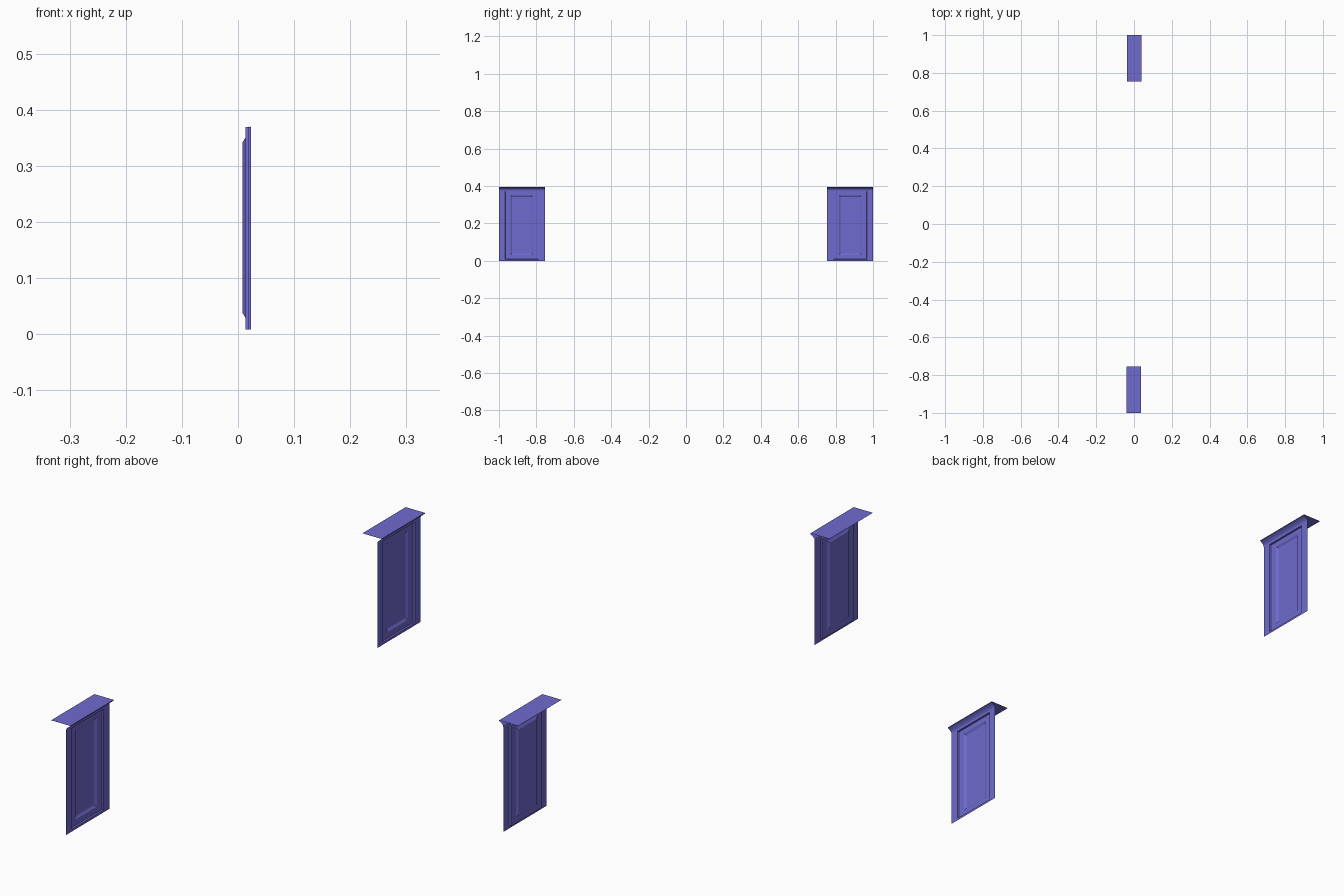
import bpy, bmesh

if "Cube" in bpy.data.objects:
    bpy.data.objects.remove(bpy.data.objects["Cube"])

mat = bpy.data.materials.new("violet_blue")
mat.diffuse_color = (0.16, 0.145, 0.62, 1)
mat.use_nodes = True
mat.node_tree.nodes["Principled BSDF"].inputs["Base Color"].default_value = mat.diffuse_color

Y0, Y1 = 0.755, 1.0      # span of each cabinet end along y
TOP = 0.372              # underside of the cornice


def make(name, quads):
    bm = bmesh.new()
    for q in quads:
        bm.faces.new([bm.verts.new(p) for p in q])
    bmesh.ops.remove_doubles(bm, verts=bm.verts, dist=1e-5)
    me = bpy.data.meshes.new(name)
    bm.to_mesh(me)
    bm.free()
    me.materials.append(mat)
    ob = bpy.data.objects.new(name, me)
    bpy.context.collection.objects.link(ob)
    return ob


def rect(x, y0, y1, z0, z1):
    """Rectangle facing +x."""
    return [(x, y0, z0), (x, y1, z0), (x, y1, z1), (x, y0, z1)]


def ring(a, b):
    """Four faces joining two rectangles."""
    return [[a[i], a[(i + 1) % 4], b[(i + 1) % 4], b[i]] for i in range(4)]


def sweep(profile, y0, y1):
    """Extrude an open (x, z) profile along y."""
    return [[(a[0], y0, a[1]), (a[0], y1, a[1]), (b[0], y1, b[1]), (b[0], y0, b[1])]
            for a, b in zip(profile, profile[1:])]


for side, sign, dx in (("front", -1, -0.002), ("back", 1, 0.002)):
    y0, y1 = (Y0, Y1) if sign > 0 else (-Y1, -Y0)

    # face frame, stepping in to the door opening
    outer = rect(0.021 + dx, y0, y1, 0, TOP)
    edge = rect(0.021 + dx, y0 + 0.033, y1 - 0.033, 0.008, TOP - 0.002)
    step = rect(0.015 + dx, y0 + 0.034, y1 - 0.034, 0.009, TOP - 0.003)
    make(side + "_face_frame", ring(outer, edge) + ring(edge, step))

    # door with a sunken bevelled centre panel
    rail = rect(0.015 + dx, y0 + 0.062, y1 - 0.062, 0.030, 0.350)
    bevel = rect(0.010 + dx, y0 + 0.070, y1 - 0.070, 0.038, 0.342)
    make(side + "_door", ring(step, rail) + ring(rail, bevel) + [bevel])

    # curved cornice
    cove = [(0.021, TOP), (0.0225, 0.380), (0.028, 0.386), (0.034, 0.390),
            (0.038, 0.392), (0.038, 0.395)]
    make(side + "_cornice", sweep([(x + dx, z) for x, z in cove], y0, y1))

    # flat top sheet
    make(side + "_top", [[(-0.038 + dx, y0, 0.395), (0.038 + dx, y0, 0.395),
                          (0.038 + dx, y1, 0.395), (-0.038 + dx, y1, 0.395)]])
